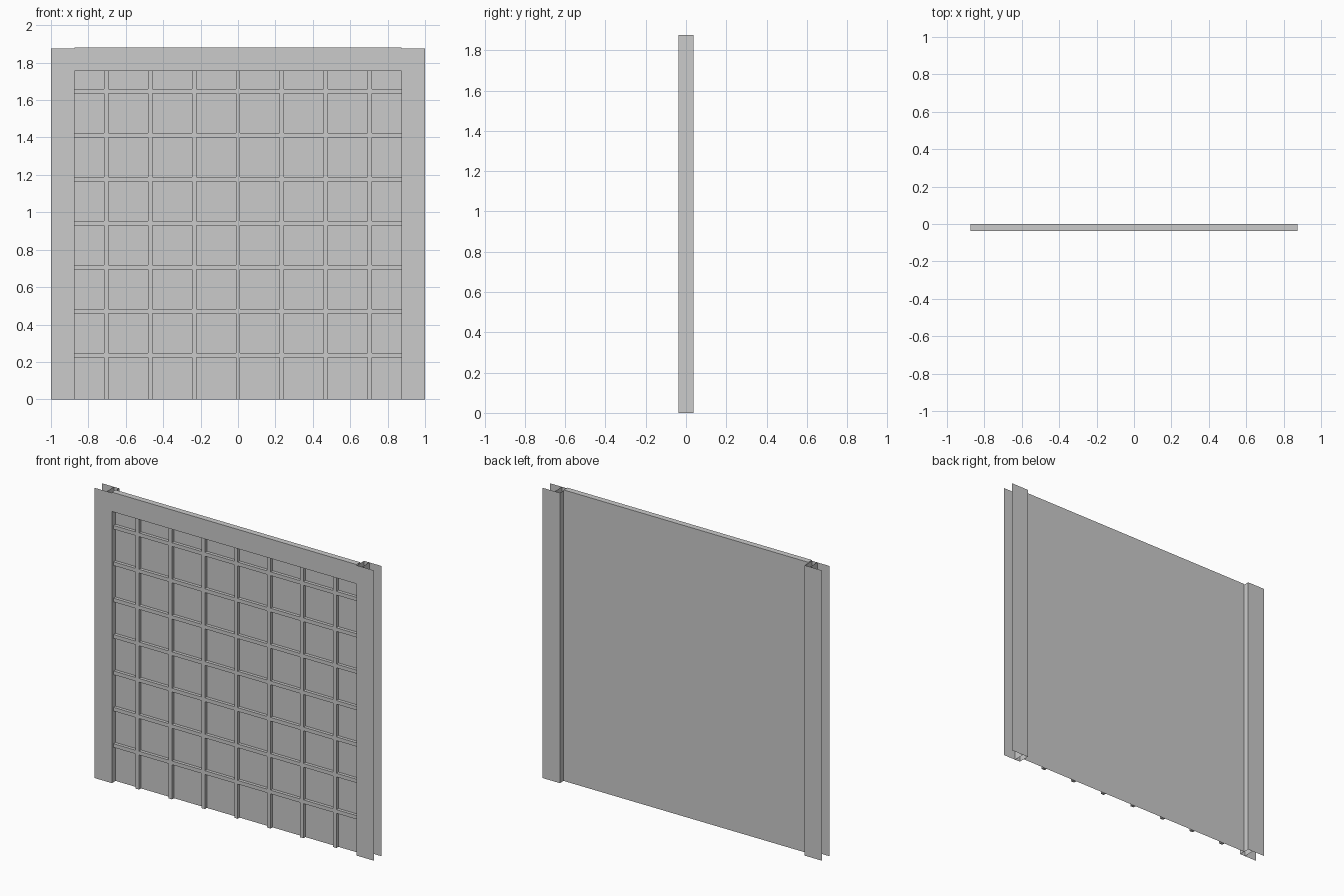
import bpy, bmesh

if "Cube" in bpy.data.objects:
    bpy.data.objects.remove(bpy.data.objects["Cube"])

D = 0.038      # half depth of the frame
W = 0.875      # half width of the glazed opening
H = 1.875      # post height
TOP = 1.88     # header top
SILL = 1.755   # header underside
BAR = 0.012    # half width of a grid bar
BAR_D = 0.02   # how far grid bars stand out from the sheet
PITCH = 0.235


def finish(name, bm):
    mesh = bpy.data.meshes.new(name)
    bm.to_mesh(mesh)
    bm.free()
    ob = bpy.data.objects.new(name, mesh)
    bpy.context.collection.objects.link(ob)
    return ob


def sweep(bm, points, offset):
    """Sweep an open polyline along an offset to make thin sheet faces."""
    a = [bm.verts.new(p) for p in points]
    b = [bm.verts.new([p[i] + offset[i] for i in range(3)]) for p in points]
    for i in range(len(a) - 1):
        bm.faces.new((a[i], a[i + 1], b[i + 1], b[i]))
    return a, b


# Back sheet
bm = bmesh.new()
sweep(bm, [(-W, 0, 0), (W, 0, 0)], (0, 0, TOP))
finish("back_sheet", bm)

# Header folded around the top edge
bm = bmesh.new()
sweep(bm, [(-W, 0, SILL), (-W, -D, SILL), (-W, -D, TOP), (-W, 0, TOP)], (2 * W, 0, 0))
finish("header", bm)

# Side posts: thin channel with front and back flanges and a double web
bm = bmesh.new()
sweep(bm, [(1, D, 0), (W, D, 0), (W, -D, 0), (1, -D, 0)], (0, 0, H))
sweep(bm, [(W + 0.037, D, 0), (W + 0.037, -D, 0)], (0, 0, H))
posts = finish("side_posts", bm)
posts.modifiers.new("mirror", 'MIRROR').use_mirror_merge = False

# Upright grid bars, open against the sheet, closed at the foot
xs = [i * PITCH for i in range(-3, 4)]
bm = bmesh.new()
for x in xs:
    a, b = sweep(bm, [(x - BAR, 0, 0), (x - BAR, -BAR_D, 0),
                      (x + BAR, -BAR_D, 0), (x + BAR, 0, 0)], (0, 0, SILL))
    bm.faces.new(a)
bmesh.ops.recalc_face_normals(bm, faces=bm.faces)
finish("upright_bars", bm)

# Cross bars, running between the uprights
stops = [-W] + [s for x in xs for s in (x - BAR, x + BAR)] + [W]
bm = bmesh.new()
for k in range(7):
    z = 0.236 + k * PITCH
    for x0, x1 in zip(stops[::2], stops[1::2]):
        sweep(bm, [(x0, 0, z - BAR), (x0, -BAR_D, z - BAR),
                   (x0, -BAR_D, z + BAR), (x0, 0, z + BAR)], (x1 - x0, 0, 0))
finish("cross_bars", bm)

# Face normals point outward on the thin parts
for name in ("back_sheet", "header", "cross_bars", "side_posts"):
    mesh = bpy.data.objects[name].data
    bm = bmesh.new()
    bm.from_mesh(mesh)
    if name in ("header", "cross_bars"):
        wrong = [f for f in bm.faces if abs(f.normal.y) > 0.9 and f.normal.y > 0]
        if wrong:
            bmesh.ops.reverse_faces(bm, faces=bm.faces)
    bm.to_mesh(mesh)
    bm.free()
